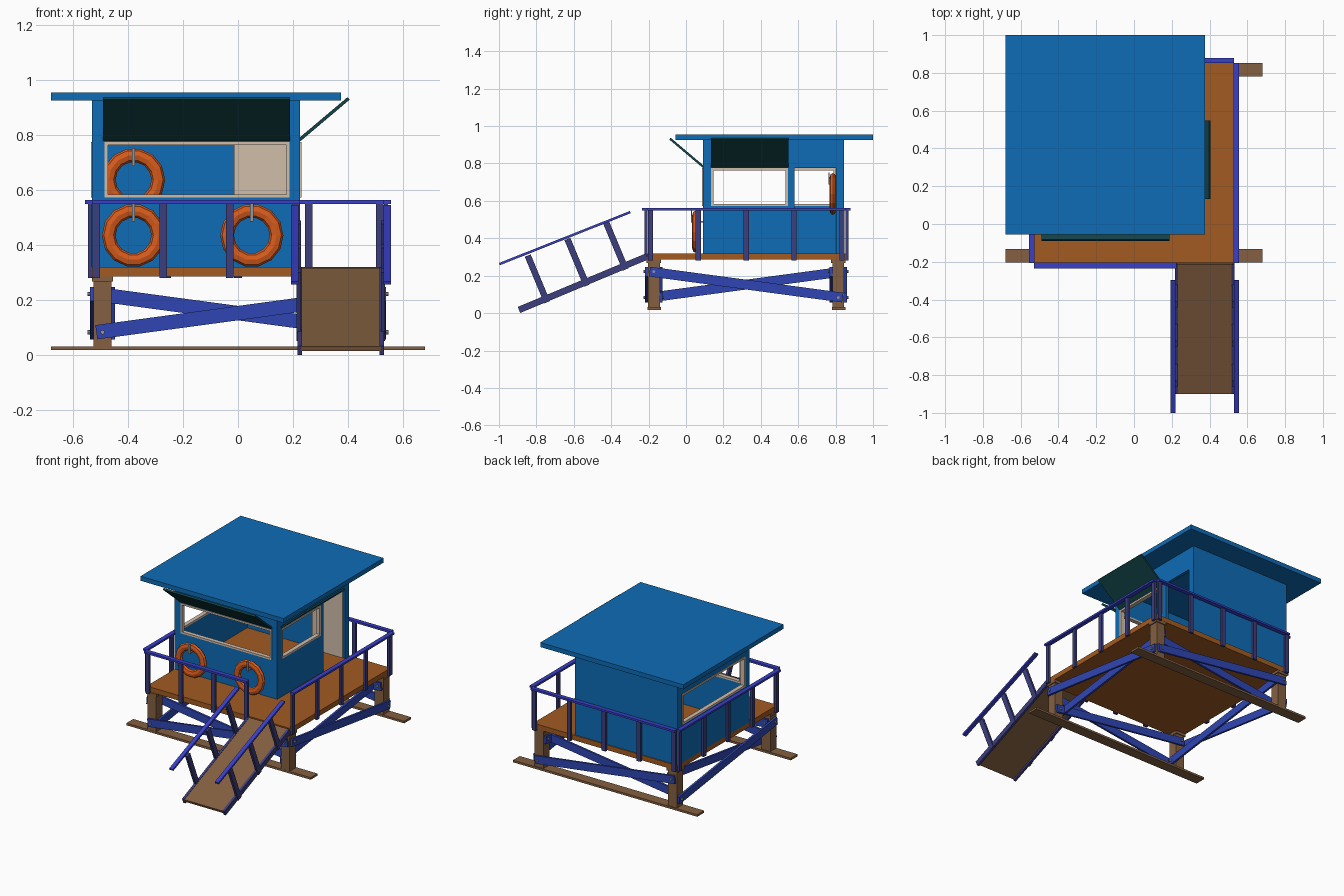
import bpy, math
from mathutils import Vector, Matrix

if "Cube" in bpy.data.objects:
    bpy.data.objects.remove(bpy.data.objects["Cube"])


def mat(name, r, g, b):
    m = bpy.data.materials.new(name)
    m.diffuse_color = (r, g, b, 1)
    m.use_nodes = True
    m.node_tree.nodes["Principled BSDF"].inputs["Base Color"].default_value = m.diffuse_color
    return m


BLUE = mat("wall blue", 0.004, 0.15, 0.47)
GREEN = mat("shutter green", 0.006, 0.055, 0.065)
RAIL = mat("rail blue", 0.04, 0.05, 0.58)
POST = mat("post navy", 0.045, 0.047, 0.2)
BRACE = mat("brace blue", 0.028, 0.06, 0.45)
DECK = mat("deck orange brown", 0.36, 0.105, 0.016)
WOOD = mat("weathered wood", 0.23, 0.115, 0.052)
ORANGE = mat("ring orange", 0.68, 0.105, 0.012)
BEIGE = mat("door beige", 0.64, 0.51, 0.4)
GREY = mat("metal grey", 0.3, 0.31, 0.33)


def oriented(name, centre, axes, size, m):
    """Box of given size along three unit axes."""
    bpy.ops.mesh.primitive_cube_add(size=1)
    o = bpy.context.object
    o.name = name
    cols = [Vector(a) * s for a, s in zip(axes, size)]
    o.data.transform(Matrix(cols).transposed().to_4x4())
    o.location = centre
    o.data.materials.append(m)
    return o


def box(name, x0, x1, y0, y1, z0, z1, m):
    c = ((x0 + x1) / 2, (y0 + y1) / 2, (z0 + z1) / 2)
    return oriented(name, c, ((1, 0, 0), (0, 1, 0), (0, 0, 1)),
                    (abs(x1 - x0), abs(y1 - y0), z1 - z0), m)


def beam(name, p0, p1, normal, thick, height, m):
    """Bar from p0 to p1, 'thick' along normal, 'height' across it."""
    p0, p1, n = Vector(p0), Vector(p1), Vector(normal)
    d = (p1 - p0).normalized()
    return oriented(name, (p0 + p1) / 2, (d, n, d.cross(n)),
                    ((p1 - p0).length, thick, height), m)


def bolt(p, normal):
    bpy.ops.mesh.primitive_cylinder_add(vertices=8, radius=0.008, depth=0.018, location=p)
    o = bpy.context.object
    o.name = "bolt"
    o.rotation_euler = Vector(normal).to_track_quat('Z', 'Y').to_euler()
    o.data.materials.append(GREY)


# base: skids, legs with caps
for y0, y1 in ((-0.205, -0.133), (0.78, 0.852)):
    box("skid", -0.68, 0.68, y0, y1, 0.018, 0.032, WOOD)
for x in (-0.4925, 0.4925):
    for y in (-0.172, 0.814):
        box("leg", x - 0.032, x + 0.032, y - 0.032, y + 0.032, 0.03, 0.27, WOOD)
        box("leg_cap", x - 0.038, x + 0.038, y - 0.038, y + 0.038, 0.268, 0.286, WOOD)

# cross braces: one outside and one inside the legs on every side
LO, HI = 0.083, 0.222
for s, yc in ((-1, -0.172), (1, 0.814)):
    for off, k in ((0.039, -s), (-0.039, s)):
        y = yc + s * off
        za, zb = (LO, HI) if k > 0 else (HI, LO)
        beam("end_brace", (-0.515, y, za), (0.515, y, zb), (0, 1, 0), 0.014, 0.052, BRACE)
        for x, z in ((-0.4925, za), (0.4925, zb)):
            bolt((x, y + math.copysign(0.006, s * off), z), (0, 1, 0))
for s in (-1, 1):
    for off, za, zb in ((0.039, HI, LO), (-0.039, LO, HI)):
        x = s * (0.4925 + off)
        beam("side_brace", (x, -0.195, za), (x, 0.838, zb), (1, 0, 0), 0.014, 0.052, BRACE)
        for y, z in ((-0.172, za), (0.814, zb)):
            bolt((x + math.copysign(0.006, s * off), y, z), (1, 0, 0))

# deck
box("deck", -0.53, 0.53, -0.206, 0.853, 0.286, 0.32, DECK)

# deck railing
for x in (-0.515, -0.272, -0.03, 0.212):
    box("front_post", x - 0.014, x + 0.014, -0.221, -0.206, 0.281, 0.552, POST)
box("front_rail", -0.53, 0.226, -0.235, -0.205, 0.55, 0.563, RAIL)
for i in range(5):
    x = -0.515 + i * 0.2575
    box("back_post", x - 0.014, x + 0.014, 0.853, 0.868, 0.281, 0.552, POST)
    y = -0.19 + i * 0.256
    for s in (-1, 1):
        box("side_post", s * 0.53, s * 0.545, y - 0.014, y + 0.014, 0.281, 0.552, POST)
box("back_rail", -0.53, 0.53, 0.852, 0.88, 0.55, 0.563, RAIL)
for s in (-1, 1):
    box("side_rail", s * 0.528, s * 0.557, -0.206, 0.853, 0.55, 0.563, RAIL)

# entry ramp with its own sloped railing
LOW, TOP = Vector((0, -0.893, 0.017)), Vector((0, -0.208, 0.303))
D = (TOP - LOW).normalized()
UP = Vector((0, -D.z, D.y))
MID = Vector((0.374, 0, 0))
beam("ramp_board", LOW + MID + UP * 0.006, TOP + MID + UP * 0.006, (1, 0, 0), 0.29, 0.018, WOOD)
for s in (-1, 1):
    side = Vector((0.374 + s * 0.149, 0, 0))
    beam("ramp_stringer", LOW + side, TOP + side, (1, 0, 0), 0.016, 0.035, POST)
    for t in (0.155, 0.385, 0.61):
        p = LOW + side + D * t + Vector((s * 0.004, 0, 0))
        beam("ramp_post", p - UP * 0.02, p + UP * 0.25, (1, 0, 0), 0.016, 0.034, POST)
    x = 0.374 + s * 0.168
    beam("ramp_rail", (x, -0.9975, 0.262), (x, -0.298, 0.54), (1, 0, 0), 0.027, 0.013, RAIL)

# cabin shell with cut window and door openings
cabin = box("cabin_walls", -0.53, 0.226, 0.09, 0.846, 0.318, 0.926, BLUE)
WZ0, WZ1 = 0.572, 0.775
cutters = [box("cutter", -0.51, 0.206, 0.11, 0.826, 0.2, 1.0, BLUE),
           box("cutter", -0.485, 0.188, 0.05, 0.15, WZ0, WZ1, BLUE),   # front window
           box("cutter", 0.15, 0.3, 0.135, 0.545, WZ0, WZ1, BLUE),     # right window
           box("cutter", 0.15, 0.3, 0.58, 0.803, 0.3, WZ1, BLUE),      # doorway
           box("cutter", -0.6, -0.45, 0.135, 0.8, WZ0, WZ1, BLUE)]     # left window
for c in cutters:
    c.hide_render = True
    b = cabin.modifiers.new("cut", 'BOOLEAN')
    b.operation, b.solver, b.object = 'DIFFERENCE', 'EXACT', c
bpy.context.view_layer.update()
ev = cabin.evaluated_get(bpy.context.evaluated_depsgraph_get())
mesh = bpy.data.meshes.new_from_object(ev)
cabin.modifiers.clear()
cabin.data = mesh
for c in cutters:
    bpy.data.objects.remove(c)


# window frames
def frame(axis, u0, u1, w0, w1):
    f = 0.012
    for a, b, z0, z1 in ((u0, u1, WZ0, WZ0 + f), (u0, u1, WZ1 - f, WZ1),
                         (u0, u0 + f, WZ0 + f, WZ1 - f), (u1 - f, u1, WZ0 + f, WZ1 - f)):
        if axis == 'x':
            box("window_frame", a, b, w0, w1, z0, z1, BEIGE)
        else:
            box("window_frame", w0, w1, a, b, z0, z1, BEIGE)


frame('x', -0.485, 0.188, 0.086, 0.114)
frame('y', 0.135, 0.545, 0.202, 0.23)
frame('y', 0.135, 0.8, -0.534, -0.506)

# open door swung inward
box("open_door", -0.015, 0.212, 0.8, 0.812, 0.321, 0.768, BEIGE)

# raised shutters
beam("front_shutter", (-0.151, 0.093, 0.782), (-0.151, -0.086, 0.933), (1, 0, 0), 0.68, 0.012, GREEN)
beam("right_shutter", (0.223, 0.34, 0.782), (0.402, 0.34, 0.933), (0, 1, 0), 0.415, 0.012, GREEN)

# roof
box("roof", -0.68, 0.375, -0.056, 1.0, 0.925, 0.955, BLUE)

# rescue rings on hooks
for x, y, z, wall in ((-0.38, 0.05, 0.435, 0.092), (0.05, 0.05, 0.435, 0.092),
                      (-0.38, 0.785, 0.637, 0.828)):
    bpy.ops.mesh.primitive_torus_add(major_segments=14, minor_segments=8,
                                     major_radius=0.09, minor_radius=0.025)
    r = bpy.context.object
    r.name = "rescue_ring"
    r.data.transform(Matrix.Diagonal((1, 1, 0.68, 1)))
    r.data.transform(Matrix.Rotation(math.pi / 2, 4, 'X'))
    r.location = (x, y, z)
    r.data.materials.append(ORANGE)
    box("hook_arm", x - 0.006, x + 0.006, y - 0.02, wall, z + 0.05, z + 0.058, GREY)
    box("hook_tip", x - 0.006, x + 0.006, y - 0.024, y - 0.017, z + 0.05, z + 0.115, GREY)
